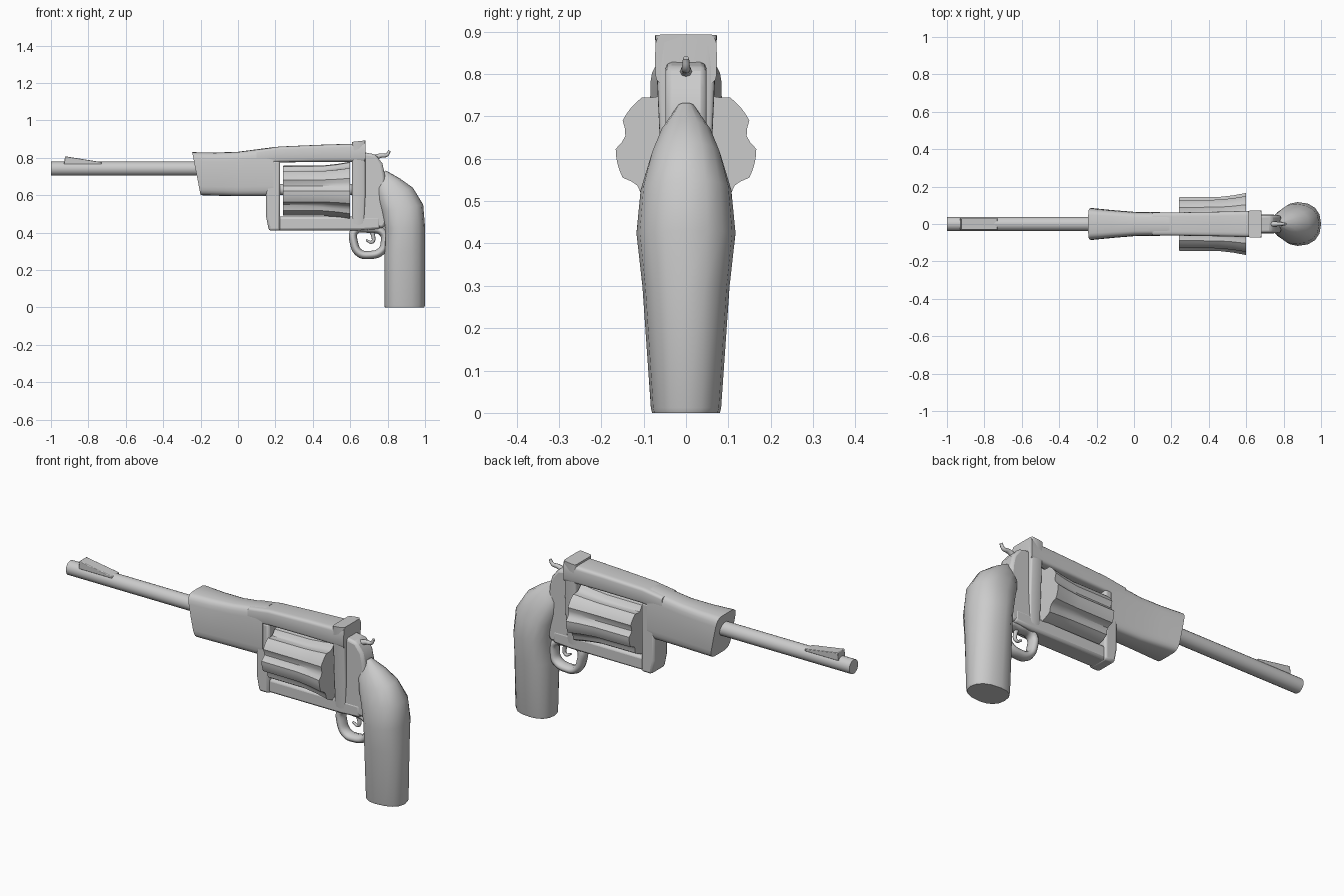
import bpy, bmesh
from math import sin, cos, pi, radians, copysign
from mathutils import Vector

if "Cube" in bpy.data.objects:
    bpy.data.objects.remove(bpy.data.objects["Cube"])


def finish(name, bm, angle=35):
    bmesh.ops.recalc_face_normals(bm, faces=bm.faces)
    me = bpy.data.meshes.new(name)
    bm.to_mesh(me)
    bm.free()
    ob = bpy.data.objects.new(name, me)
    bpy.context.collection.objects.link(ob)
    bpy.ops.object.select_all(action='DESELECT')
    ob.select_set(True)
    bpy.context.view_layer.objects.active = ob
    bpy.ops.object.shade_smooth_by_angle(angle=radians(angle))
    return ob


def skin(name, rings, angle=35):
    """Bridge equal-length rings of points and cap both ends."""
    bm = bmesh.new()
    rows = [[bm.verts.new(p) for p in r] for r in rings]
    for a, b in zip(rows, rows[1:]):
        n = len(a)
        for i in range(n):
            bm.faces.new((a[i], a[(i + 1) % n], b[(i + 1) % n], b[i]))
    bm.faces.new(rows[0])
    bm.faces.new(rows[-1])
    return finish(name, bm, angle)


def loft(name, sections, power=4, middle=0.5, sides=16, angle=35):
    """Each section: two side-view points (x, z) and a half width in y."""
    rings = []
    for p, q, w in sections:
        ring = []
        for i in range(sides):
            t = 2 * pi * i / sides
            u = copysign(abs(cos(t)) ** (2 / power), cos(t))
            v = copysign(abs(sin(t)) ** (2 / power), sin(t))
            s = middle + u * ((1 - middle) if u > 0 else middle)
            ring.append((p[0] + (q[0] - p[0]) * s, v * w, p[1] + (q[1] - p[1]) * s))
        rings.append(ring)
    return skin(name, rings, angle)


def prism(name, pts, w, bevel=0.008):
    ob = skin(name, [[(x, y, z) for x, z in pts] for y in (-w, w)])
    if bevel:
        m = ob.modifiers.new("soft_edges", 'BEVEL')
        m.width, m.segments = bevel, 2
    return ob


def rod(name, x0, x1, z, r, sides=20):
    ring = [(r * cos(2 * pi * i / sides), z + r * sin(2 * pi * i / sides)) for i in range(sides)]
    return skin(name, [[(x, y, h) for y, h in ring] for x in (x0, x1)])


def tube(name, pts, r, y_scale=1.0, cyclic=False, radii=None):
    cu = bpy.data.curves.new(name, 'CURVE')
    cu.dimensions = '3D'
    cu.bevel_depth, cu.bevel_resolution, cu.resolution_u = r, 2, 5
    cu.use_fill_caps = True
    sp = cu.splines.new('BEZIER')
    sp.bezier_points.add(len(pts) - 1)
    for i, (b, (x, z)) in enumerate(zip(sp.bezier_points, pts)):
        b.co = (x, 0, z)
        b.handle_left_type = b.handle_right_type = 'AUTO'
        b.radius = radii[i] if radii else 1
    sp.use_cyclic_u = cyclic
    ob = bpy.data.objects.new(name, cu)
    ob.scale.y = y_scale
    bpy.context.collection.objects.link(ob)


# Barrel and front sight
rod("barrel", -1.0, -0.1, 0.742, 0.038)
prism("front_sight", [(-0.93, 0.765), (-0.73, 0.765), (-0.73, 0.777), (-0.925, 0.808)], 0.03, 0.003)

# Shroud around the rear of the barrel
loft("barrel_shroud", [((-0.2, 0.6), (-0.245, 0.83), 0.085),
                       ((-0.1, 0.597), (-0.12, 0.828), 0.074),
                       ((0.0, 0.595), (0.0, 0.832), 0.065),
                       ((0.19, 0.595), (0.19, 0.857), 0.062)], power=5, sides=24)

# Frame: top strap, front post, bottom bar, rear post
loft("top_strap", [((0.1, 0.76), (0.1, 0.843), 0.062),
                   ((0.22, 0.775), (0.22, 0.86), 0.062),
                   ((0.45, 0.778), (0.45, 0.87), 0.066),
                   ((0.61, 0.778), (0.61, 0.875), 0.07),
                   ((0.68, 0.775), (0.682, 0.893), 0.073)], power=6, sides=24)
prism("front_post", [(0.15, 0.485), (0.165, 0.41), (0.225, 0.41), (0.225, 0.785), (0.15, 0.785)], 0.06, 0.012)
prism("bottom_bar", [(0.165, 0.412), (0.65, 0.412), (0.76, 0.42), (0.76, 0.485), (0.165, 0.485)], 0.05, 0.012)
loft("rear_post", [((0.61, 0.44), (0.675, 0.44), 0.05),
                   ((0.61, 0.6), (0.682, 0.6), 0.06),
                   ((0.61, 0.885), (0.682, 0.893), 0.073)], power=8, sides=24)
prism("rear_frame", [(0.65, 0.425), (0.78, 0.425), (0.8, 0.47), (0.79, 0.6), (0.785, 0.71),
                     (0.772, 0.77), (0.735, 0.818), (0.66, 0.832)], 0.048, 0.014)

# Seven-lobed fluted cylinder, flaring towards the rear
def lobes(x, peak, valley, sides=56):
    ring = []
    for i in range(sides):
        t = 2 * pi * i / sides
        k = max(0, -cos(7 * (t - pi / 2)))
        r = peak - (peak - valley) * k
        ring.append((x, r * cos(t), 0.623 + 0.94 * r * sin(t)))
    return ring

skin("cylinder", [lobes(0.24, 0.143, 0.122), lobes(0.45, 0.144, 0.126),
                  lobes(0.53, 0.153, 0.138), lobes(0.6, 0.166, 0.147)], 30)
rod("cylinder_pin", 0.2, 0.63, 0.63, 0.03)

# Hammer spur
tube("hammer", [(0.73, 0.80), (0.765, 0.812), (0.795, 0.815), (0.81, 0.838)], 0.012, radii=[1.3, 1, 0.8, 0.6])

# Trigger guard and trigger
tube("trigger_guard", [(0.625, 0.41), (0.62, 0.345), (0.65, 0.29), (0.7, 0.28), (0.765, 0.3),
                       (0.785, 0.35), (0.775, 0.4), (0.7, 0.42)], 0.022, 1.5, True)
tube("trigger", [(0.7, 0.43), (0.722, 0.385), (0.718, 0.35), (0.685, 0.36)], 0.011, radii=[1.3, 1, 0.8, 0.5])

# Grip, curving down from the back of the frame
loft("grip", [((0.785, 0.0), (0.995, 0.0), 0.08),
              ((0.782, 0.012), (1.0, 0.012), 0.083),
              ((0.782, 0.3), (1.0, 0.3), 0.103),
              ((0.785, 0.42), (1.0, 0.43), 0.117),
              ((0.765, 0.51), (0.99, 0.55), 0.107),
              ((0.745, 0.57), (0.935, 0.64), 0.085),
              ((0.737, 0.63), (0.865, 0.69), 0.062),
              ((0.76, 0.715), (0.79, 0.732), 0.02)], power=2.3, middle=0.42, sides=16, angle=40)
